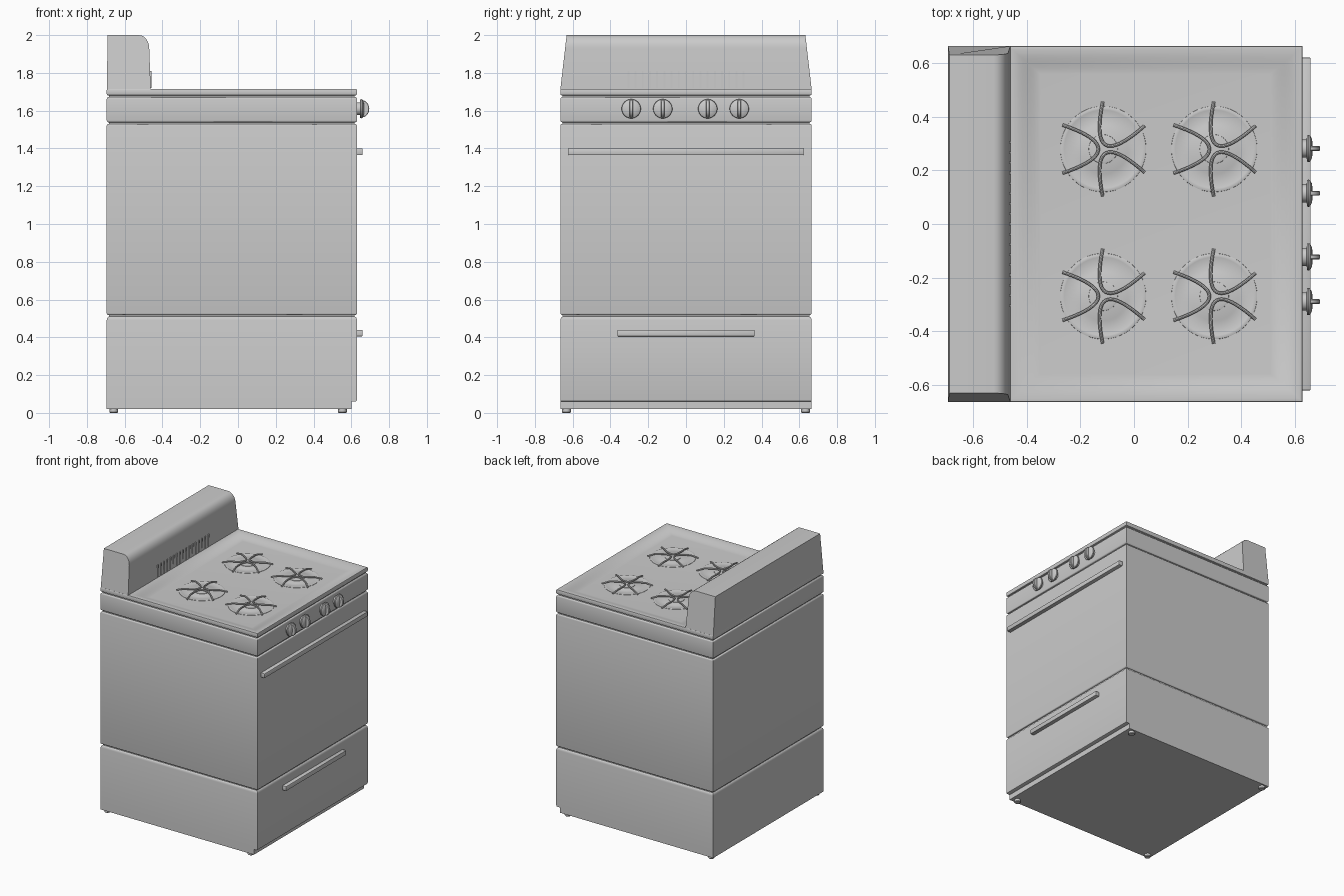
import bpy, bmesh, math
from math import sin, cos, pi, radians
from mathutils import Matrix, Vector

if "Cube" in bpy.data.objects:
    bpy.data.objects.remove(bpy.data.objects["Cube"])


def finish(name, bm, smooth=True):
    bmesh.ops.recalc_face_normals(bm, faces=bm.faces[:])
    me = bpy.data.meshes.new(name)
    bm.to_mesh(me)
    bm.free()
    ob = bpy.data.objects.new(name, me)
    bpy.context.collection.objects.link(ob)
    if smooth:
        bpy.ops.object.select_all(action='DESELECT')
        ob.select_set(True)
        bpy.context.view_layer.objects.active = ob
        bpy.ops.object.shade_smooth_by_angle(angle=radians(35))
    return ob


def loft(name, loops, cap=True, smooth=True):
    """Skin a list of closed point loops."""
    bm = bmesh.new()
    rings = [[bm.verts.new(p) for p in loop] for loop in loops]
    n = len(rings[0])
    for a, b in zip(rings, rings[1:]):
        for i in range(n):
            j = (i + 1) % n
            bm.faces.new((a[i], a[j], b[j], b[i]))
    if cap:
        bm.faces.new(rings[0])
        bm.faces.new(rings[-1])
    return finish(name, bm, smooth)


def rect(x0, x1, hy, z):
    return [(x0, -hy, z), (x1, -hy, z), (x1, hy, z), (x0, hy, z)]


def box(name, x0, x1, y0, y1, z0, z1, bevel=0):
    bm = bmesh.new()
    m = Matrix.Translation(((x0+x1)/2, (y0+y1)/2, (z0+z1)/2)) @ Matrix.Diagonal((x1-x0, y1-y0, z1-z0, 1))
    bmesh.ops.create_cube(bm, size=1, matrix=m)
    if bevel:
        bmesh.ops.bevel(bm, geom=bm.edges[:], offset=bevel, segments=2, profile=0.5, affect='EDGES')
    return finish(name, bm, bool(bevel))


def lathe(name, profile, loc, axis='Z', n=32):
    """Spin (radius, height) pairs about z or x."""
    loops = []
    for r, h in profile:
        ring = [(r*cos(2*pi*i/n), r*sin(2*pi*i/n)) for i in range(n)]
        loops.append([Vector(loc) + Vector((u, v, h) if axis == 'Z' else (h, u, v)) for u, v in ring])
    return loft(name, loops)


XB, XF, HY = -0.695, 0.63, 0.665     # back, front, half width


def section(name, z0, z1, r):
    """Body block with rounded top and bottom rims."""
    steps = [0, 30, 60, 90]
    low = [(r*(1-sin(radians(a))), z0 + r*(1-cos(radians(a)))) for a in steps]
    high = [(i, z0 + z1 - z) for i, z in reversed(low)]
    return loft(name, [rect(XB+i, XF-i, HY-i, z) for i, z in low + high])


# Body: plinth, drawer, oven, control panel, with a recessed core in the gaps
box("plinth", XB, 0.60, -HY, HY, 0.02, 0.075)
low = [(XF-0.008, 0.06), (XF-0.002, 0.063), (XF, 0.07)]
dr = [rect(XB, x, HY, z) for x, z in low]
dr += [rect(XB+i, XF-i, HY-i, z) for i, z in [(0, 0.492), (0.002, 0.501), (0.006, 0.507), (0.012, 0.51)]]
loft("storage_drawer", dr)
section("oven_body", 0.518, 1.53, 0.01)
section("control_panel", 1.538, 1.672, 0.01)
box("inner_core", XB+0.012, XF-0.012, -HY+0.012, HY-0.012, 0.45, 1.684)

# Cooktop with a softly dished recess
top = [rect(XB+i, XF-i, HY-i, z) for i, z in
       [(0.008, 1.68), (0.002, 1.683), (0, 1.688), (0, 1.71), (0.002, 1.714), (0.006, 1.715)]]
FLOOR = 1.69
for k in range(9):
    t = k / 8
    s = t*t*(3-2*t)
    top.append(rect(-0.455+0.105*t, 0.618-0.108*t, 0.652-0.092*t, 1.715-(1.715-FLOOR)*s))
loft("cooktop", top)

# Backguard: side profile with rounded front edge, narrowing upwards
prof = [(XB, 1.69), (-0.69, 2.0)]
prof += [(-0.525+0.055*sin(radians(a)), 1.93+0.07*cos(radians(a))) for a in range(0, 91, 15)]
prof += [(-0.462, 1.715), (-0.462, 1.69)]


def half_y(z):
    return HY - 0.033*max(0, z-1.715)/0.285


loft("backguard", [[(x, s*half_y(z), z) for x, z in prof] for s in (-1, 1)])

# Vent slats on the backguard
for i in range(17):
    y = -0.305 + i*0.61/16
    box("vent_slat", -0.475, -0.459, y-0.005, y+0.005, 1.72, 1.81)

# Door and drawer handles
box("oven_handle", XF-0.005, 0.66, -0.622, 0.622, 1.365, 1.40, 0.004)
box("drawer_handle", XF-0.005, 0.66, -0.363, 0.363, 0.405, 0.44, 0.004)

# Control knobs: stem and disc plus a rounded grip
for y in (-0.29, -0.123, 0.115, 0.282):
    lathe("knob", [(0.034, 0), (0.034, 0.017), (0.049, 0.019), (0.051, 0.024),
                   (0.049, 0.03), (0.036, 0.037), (0.015, 0.04)], (XF-0.002, y, 1.61), 'X')
    arc = [(0.655+0.04*cos(radians(a)), 1.61+0.046*sin(radians(a))) for a in range(-90, 91, 15)]
    loft("knob_grip", [[(0.655+(x-0.655)*k, y+w, 1.61+(z-1.61)*k) for x, z in arc]
                       for w, k in ((-0.009, 0.93), (-0.006, 1), (0.006, 1), (0.009, 0.93))])

# Feet
for x in (-0.658, 0.553):
    for y in (-0.633, 0.633):
        lathe("foot", [(0.02, 0), (0.023, 0.004), (0.023, 0.022)], (x, y, 0), n=16)

# Pan support: three U-shaped wires around a centre, ends bent down
cu = bpy.data.curves.new("pan_support", 'CURVE')
cu.dimensions = '3D'
cu.bevel_depth = 0.006
cu.bevel_resolution = 2
cu.use_fill_caps = True
for ang in (60, 180, 300):
    c, s = cos(radians(ang)), sin(radians(ang))
    pts = []
    for k in range(-10, 11):
        t = k / 10
        a, b = 0.018+0.134*t*t, 0.09*t
        pts.append((a*c-b*s, a*s+b*c, 0.018-0.014*max(0, abs(t)-0.8)/0.2))
    sp = cu.splines.new('POLY')
    sp.points.add(len(pts)-1)
    for p, co in zip(sp.points, pts):
        p.co = (*co, 1)
src = bpy.data.objects.new("pan_support", cu)
bpy.context.collection.objects.link(src)
bpy.ops.object.select_all(action='DESELECT')
src.select_set(True)
bpy.context.view_layer.objects.active = src
bpy.ops.object.convert(target='MESH')
src = bpy.context.view_layer.objects.active
bpy.ops.object.shade_smooth_by_angle(angle=radians(40))

# Four burners with pan supports
for n, (x, y) in enumerate([(x, y) for x in (-0.115, 0.3) for y in (-0.27, 0.28)]):
    ob = src if n == 0 else bpy.data.objects.new("pan_support", src.data)
    if n:
        bpy.context.collection.objects.link(ob)
    ob.location = (x, y, FLOOR)
    lathe("burner_pan", [(0.161, -0.002), (0.16, 0.002), (0.153, 0.004), (0.146, 0.003), (0.138, 0.001),
                         (0.095, 0.001), (0.09, 0.003)], (x, y, FLOOR), n=48)
    lathe("burner_cap", [(0.055, 0), (0.054, 0.006), (0.047, 0.008), (0.02, 0.008)], (x, y, FLOOR))
